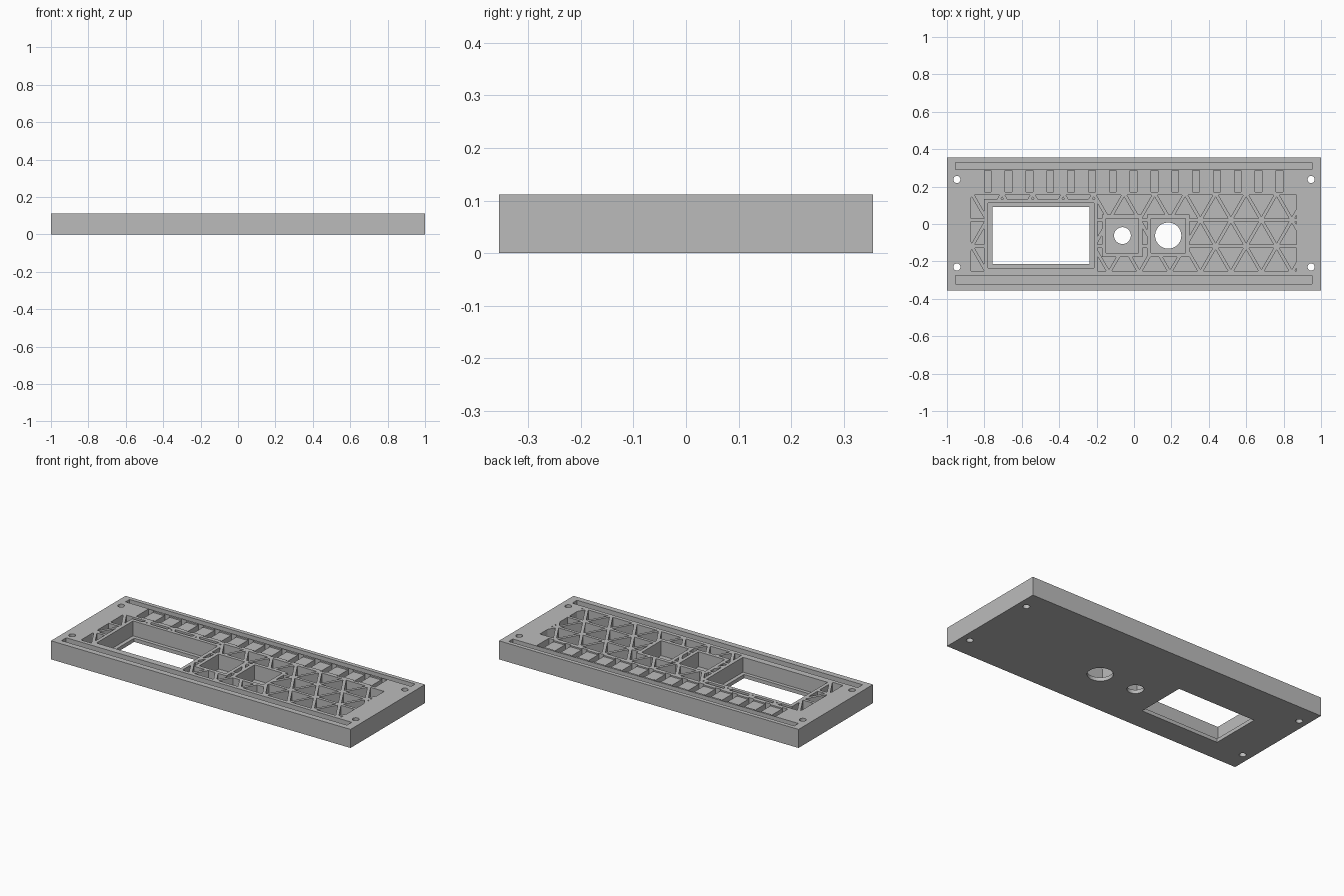
import bpy, bmesh, math
from mathutils import Vector

if "Cube" in bpy.data.objects:
    bpy.data.objects.remove(bpy.data.objects["Cube"])

H = 0.112      # plate thickness
FLOOR = 0.022  # floor height of the deep pockets
TOP = H + 0.05

grey = bpy.data.materials.new("plain_grey")
grey.diffuse_color = (0.5, 0.5, 0.5, 1)
grey.use_nodes = True
grey.node_tree.nodes["Principled BSDF"].inputs["Base Color"].default_value = grey.diffuse_color


def add_prism(bm, pts, z0, z1):
    """Extrude a counter-clockwise outline from z0 to z1."""
    low = [bm.verts.new((x, y, z0)) for x, y in pts]
    high = [bm.verts.new((x, y, z1)) for x, y in pts]
    bm.faces.new(low[::-1])
    bm.faces.new(high)
    n = len(pts)
    for i in range(n):
        j = (i + 1) % n
        bm.faces.new((low[i], low[j], high[j], high[i]))


def add_box(bm, x0, x1, y0, y1, z0, z1):
    add_prism(bm, [(x0, y0), (x1, y0), (x1, y1), (x0, y1)], z0, z1)


def add_round(bm, x, y, r, z0, z1, n=48):
    add_prism(bm, [(x + r * math.cos(2 * math.pi * i / n),
                    y + r * math.sin(2 * math.pi * i / n)) for i in range(n)], z0, z1)


def finish(name, bm, helper=True):
    me = bpy.data.meshes.new(name)
    bm.to_mesh(me)
    bm.free()
    me.materials.append(grey)
    ob = bpy.data.objects.new(name, me)
    bpy.context.collection.objects.link(ob)
    ob.hide_render = helper
    return ob


def boolean(ob, cutter, op):
    m = ob.modifiers.new(op.lower(), 'BOOLEAN')
    m.operation, m.object, m.solver = op, cutter, 'EXACT'


def bake(ob):
    """Replace the mesh with its modified result."""
    dg = bpy.context.evaluated_depsgraph_get()
    dg.update()
    me = bpy.data.meshes.new_from_object(ob.evaluated_get(dg))
    ob.modifiers.clear()
    ob.data = me


# Rectangular pockets: x0, x1, y0, y1
window = (-0.78, -0.215, -0.236, 0.113)
small_bay = (-0.15, 0.025, -0.155, 0.03)
large_bay = (0.09, 0.275, -0.155, 0.03)
bays = (window, small_bay, large_bay)

# Triangular lattice pockets
SIDE, ROW, INSET = 0.163, 0.1413, 0.009
bm = bmesh.new()
for row in range(3):
    y_hi = 0.163 - row * ROW
    y_lo = y_hi - ROW
    for k in range(-3, 12):
        for up in (True, False):
            shift = 0.5 if up == (row % 2 == 0) else 0.0
            cx = -0.623 + (k + shift) * SIDE
            if up:
                pts = [(cx - SIDE / 2, y_lo), (cx + SIDE / 2, y_lo), (cx, y_hi)]
            else:
                pts = [(cx, y_lo), (cx + SIDE / 2, y_hi), (cx - SIDE / 2, y_hi)]
            c = sum((Vector(p) for p in pts), Vector((0, 0))) / 3
            s = 1 - INSET / (ROW / 3)
            add_prism(bm, [tuple(c + (Vector(p) - c) * s) for p in pts], FLOOR, TOP)
lattice = finish("lattice_cutter", bm)

# Trim the lattice to its field and keep walls round the pockets
bm = bmesh.new()
add_box(bm, -0.872, 0.868, -0.3, 0.2, -0.1, 0.3)
field = finish("lattice_field", bm)
bm = bmesh.new()
for x0, x1, y0, y1 in bays:
    add_box(bm, x0 - 0.021, x1 + 0.021, y0 - 0.021, y1 + 0.021, -0.2, 0.4)
keep = finish("pocket_wall_keepout", bm)
boolean(lattice, field, 'INTERSECT')
boolean(lattice, keep, 'DIFFERENCE')
bake(lattice)

# Pockets, comb slots and long rail grooves
bm = bmesh.new()
for x0, x1, y0, y1 in bays:
    add_box(bm, x0, x1, y0, y1, FLOOR, TOP)
for i in range(15):
    x = -0.80 + i * 0.1114
    add_box(bm, x, x + 0.036, 0.172, 0.287, 0.06, TOP)
add_box(bm, -0.955, 0.952, 0.292, 0.33, 0.08, TOP)
add_box(bm, -0.955, 0.952, -0.32, -0.275, 0.08, TOP)
pockets = finish("pocket_cutter", bm)

# Shallow step across the comb tabs
bm = bmesh.new()
add_box(bm, -0.782, 0.778, 0.18, 0.28, H - 0.008, TOP)
step = finish("tab_step_cutter", bm)

# Through openings: display window, two shaft holes, four screw holes
bm = bmesh.new()
add_box(bm, -0.757, -0.237, -0.215, 0.091, -0.1, TOP + 0.1)
add_round(bm, -0.062, -0.062, 0.045, -0.1, TOP + 0.1)
add_round(bm, 0.183, -0.062, 0.07, -0.1, TOP + 0.1)
for x in (-0.947, 0.947):
    for y in (-0.23, 0.238):
        add_round(bm, x, y, 0.019, -0.1, TOP + 0.1, 32)
through = finish("through_cutter", bm)

# Panel body
bm = bmesh.new()
add_box(bm, -1, 1, -0.355, 0.355, 0, H)
panel = finish("front_panel", bm, helper=False)
for cutter in (lattice, pockets, step, through):
    boolean(panel, cutter, 'DIFFERENCE')
bake(panel)

# Remove the helpers
for ob in (lattice, field, keep, pockets, step, through):
    bpy.data.objects.remove(ob, do_unlink=True)
